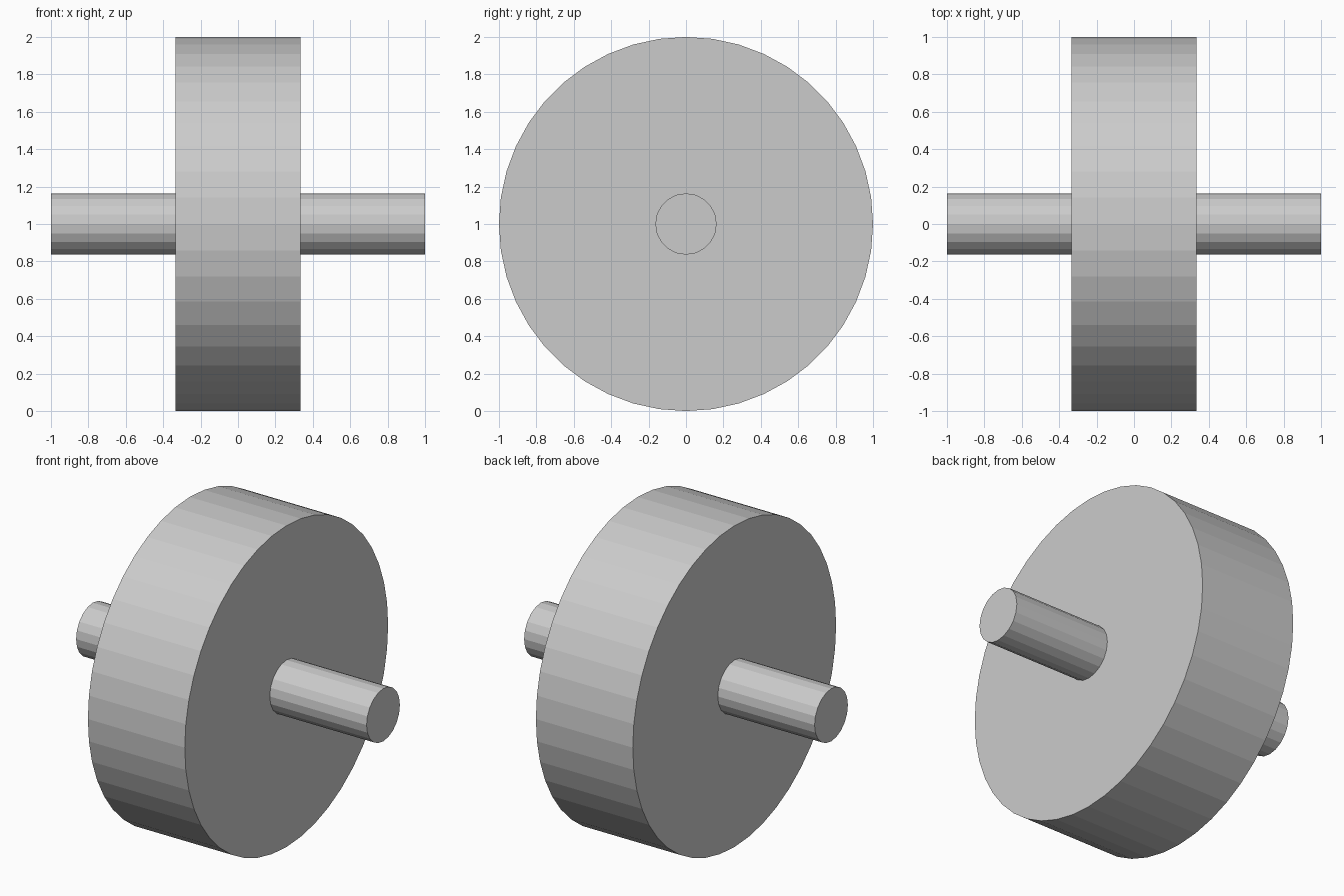
import bpy
from math import pi

if "Cube" in bpy.data.objects:
    bpy.data.objects.remove(bpy.data.objects["Cube"])


def x_cylinder(name, radius, length, sides):
    # Flat-shaded cylinder lying along x, centred on the hub
    bpy.ops.mesh.primitive_cylinder_add(
        vertices=sides, radius=radius, depth=length,
        location=(0, 0, 1), rotation=(0, pi / 2, 0))
    bpy.context.object.name = name


# Broad wheel disc
x_cylinder("wheel", 1.0, 0.667, 44)
# Axle running through the wheel and out of both sides
x_cylinder("axle", 0.164, 2.0, 20)
